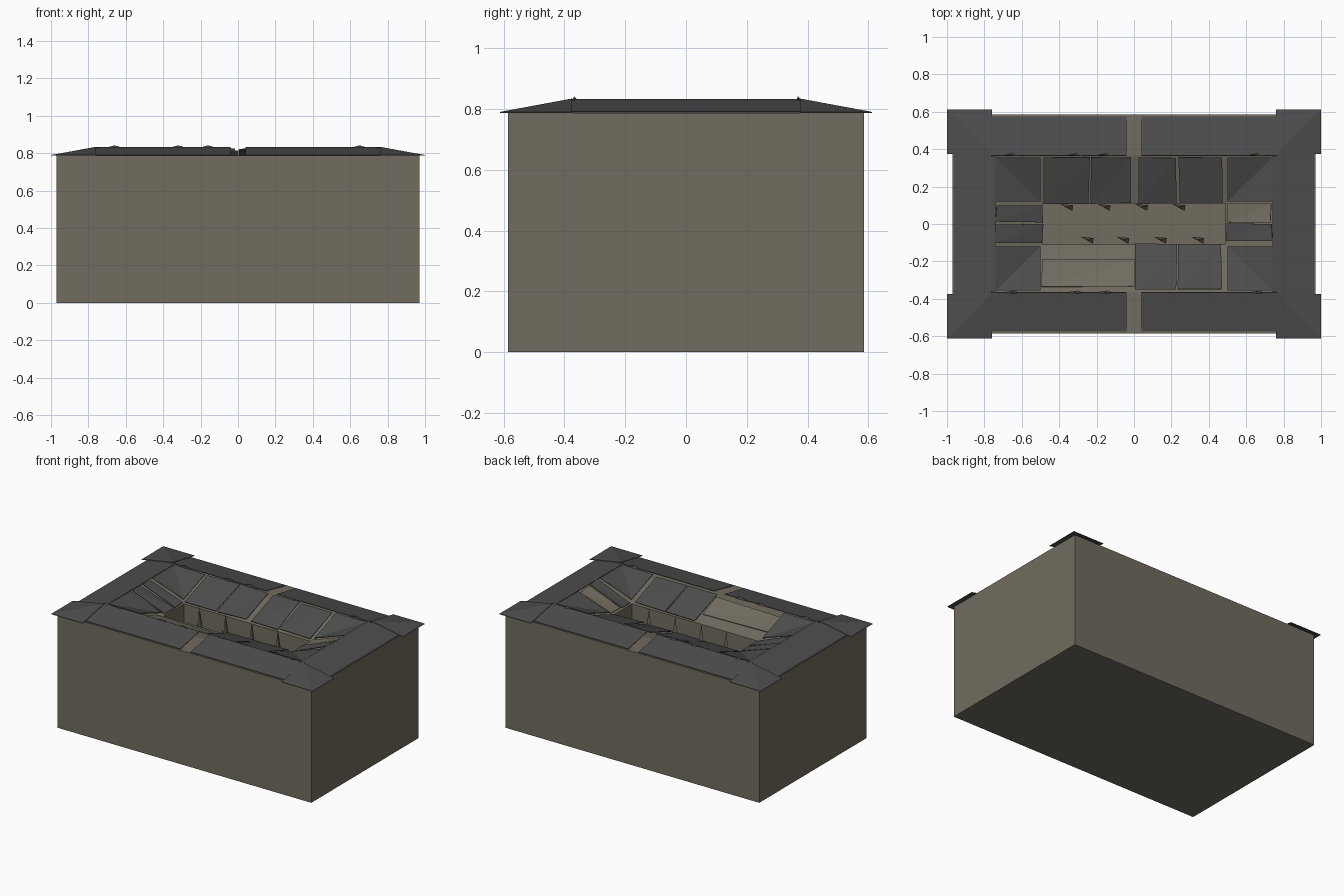
import bpy, bmesh, random
from mathutils import Vector

if "Cube" in bpy.data.objects:
    bpy.data.objects.remove(bpy.data.objects["Cube"])

random.seed(4)


def material(name, col):
    m = bpy.data.materials.new(name)
    m.diffuse_color = (*col, 1)
    m.use_nodes = True
    m.node_tree.nodes["Principled BSDF"].inputs["Base Color"].default_value = m.diffuse_color
    return m


EARTH = material("olive earth", (0.165, 0.15, 0.115))
SLATE = material("dark slate", (0.075, 0.075, 0.077))


def make(name, verts, faces, mat, thick=0.0):
    me = bpy.data.meshes.new(name)
    me.from_pydata(verts, [], faces)
    bm = bmesh.new()
    bm.from_mesh(me)
    if thick == 0:
        bmesh.ops.recalc_face_normals(bm, faces=bm.faces)
    else:
        # sheets face upward, thickness is added below
        for f in bm.faces:
            f.normal_update()
            if f.normal.z < 0:
                f.normal_flip()
    bm.to_mesh(me)
    bm.free()
    me.materials.append(mat)
    ob = bpy.data.objects.new(name, me)
    bpy.context.collection.objects.link(ob)
    if thick:
        s = ob.modifiers.new("thickness", 'SOLIDIFY')
        s.thickness = thick
        s.offset = -1
    return ob


# Earth block with a funnel-shaped pit: stacked rectangular rings, capped at both ends
rings = [(0.97, 0.585, 0.0), (0.97, 0.585, 0.787), (0.75, 0.365, 0.787),
         (0.49, 0.11, 0.72), (0.49, 0.11, 0.40)]
verts, faces = [], []
for hx, hy, z in rings:
    verts += [(-hx, -hy, z), (hx, -hy, z), (hx, hy, z), (-hx, hy, z)]
for r in range(len(rings) - 1):
    for i in range(4):
        a, b = r * 4 + i, r * 4 + (i + 1) % 4
        faces.append((a, b, b + 4, a + 4))
faces += [(3, 2, 1, 0), (16, 17, 18, 19)]
make("earth_block", verts, faces, EARTH)

# Outer rim slabs, rising towards the pit
LOW, HIGH = 0.791, 0.832
for sy in (-1, 1):
    for sx in (-1, 1):
        make("long_rim_slab",
             [(sx * 0.04, sy * 0.575, LOW), (sx * 0.765, sy * 0.575, LOW),
              (sx * 0.765, sy * 0.365, HIGH), (sx * 0.04, sy * 0.365, HIGH)],
             [(0, 1, 2, 3)], SLATE, 0.004)
        # hipped corner slab
        make("corner_rim_slab",
             [(sx * 1.0, sy * 0.612, 0.79), (sx * 0.76, sy * 0.612, 0.79),
              (sx * 0.76, sy * 0.375, 0.834), (sx * 1.0, sy * 0.375, 0.79)],
             [(0, 1, 2), (0, 2, 3)], SLATE, 0.003)
for sx in (-1, 1):
    make("end_rim_slab",
         [(sx * 0.965, -0.38, LOW), (sx * 0.965, 0.38, LOW),
          (sx * 0.74, 0.38, HIGH), (sx * 0.74, -0.38, HIGH)],
         [(0, 1, 2, 3)], SLATE, 0.004)


# Inner slabs, sloping down into the pit, each a little crooked
def funnel_z(x, y):
    t = max((abs(x) - 0.49) / 0.26, (abs(y) - 0.11) / 0.25)
    return 0.738 + 0.092 * min(max(t, 0), 1)


def inner_slab(name, x0, x1, y0, y1, mat=SLATE, wobble=0.006, drop=0.0):
    pts = []
    for x, y in ((x0, y0), (x1, y0), (x1, y1), (x0, y1)):
        r = [random.uniform(-wobble, wobble) for _ in range(3)]
        pts.append((x + r[0], y + r[1] * 0.5, funnel_z(x, y) + r[2] - drop))
    make(name, pts, [(0, 1, 2), (0, 2, 3)], mat, 0.004)


for x0, x1 in ((-0.48, -0.24), (-0.23, -0.02), (0.02, 0.225), (0.24, 0.47)):
    inner_slab("back_inner_slab", x0, x1, 0.11, 0.355)
for x0, x1 in ((0.01, 0.225), (0.235, 0.47)):
    inner_slab("front_inner_slab", x0, x1, -0.35, -0.105)
inner_slab("bare_front_slope", -0.49, 0.0, -0.335, -0.19, EARTH, 0.006, 0.012)
inner_slab("left_inner_slab", -0.74, -0.49, 0.01, 0.10)
inner_slab("left_inner_slab", -0.74, -0.49, -0.10, 0.0)
inner_slab("right_inner_slab", 0.49, 0.74, -0.09, 0.0)
inner_slab("bare_right_slope", 0.50, 0.73, 0.01, 0.11, EARTH)

# Inner corner slabs, folded along the valley
for sx in (-1, 1):
    for sy in (-1, 1):
        make("inner_corner_slab",
             [(sx * 0.74, sy * 0.355, 0.83), (sx * 0.50, sy * 0.355, 0.828),
              (sx * 0.50, sy * 0.12, 0.745), (sx * 0.74, sy * 0.12, 0.828)],
             [(0, 1, 2), (0, 2, 3)], SLATE, 0.004)

# Broken slivers along the rim crest
for sy in (-1, 1):
    for x in (-0.66, -0.32, -0.16, 0.65):
        y = sy * 0.368
        make("crest_sliver",
             [(x - 0.06, y, 0.825), (x + 0.06, y - 0.006, 0.825),
              (x + 0.02, y + 0.012, 0.828), (x, y, 0.842)],
             [(0, 1, 3), (1, 2, 3), (2, 0, 3), (0, 2, 1)], SLATE)

# Teeth: slim three-sided spikes along both pit walls
for sy, xs in ((1, (-0.36, -0.16, 0.04, 0.24)), (-1, (-0.25, -0.06, 0.14, 0.34))):
    for x in xs:
        y = 0.09 if sy > 0 else -0.085
        make("pit_tooth",
             [(x - 0.035, y + 0.017, 0.5), (x + 0.035, y + 0.01, 0.5),
              (x + 0.03, y - 0.02, 0.5), (x, y, 0.74)],
             [(0, 1, 3), (1, 2, 3), (2, 0, 3), (0, 2, 1)], EARTH)
